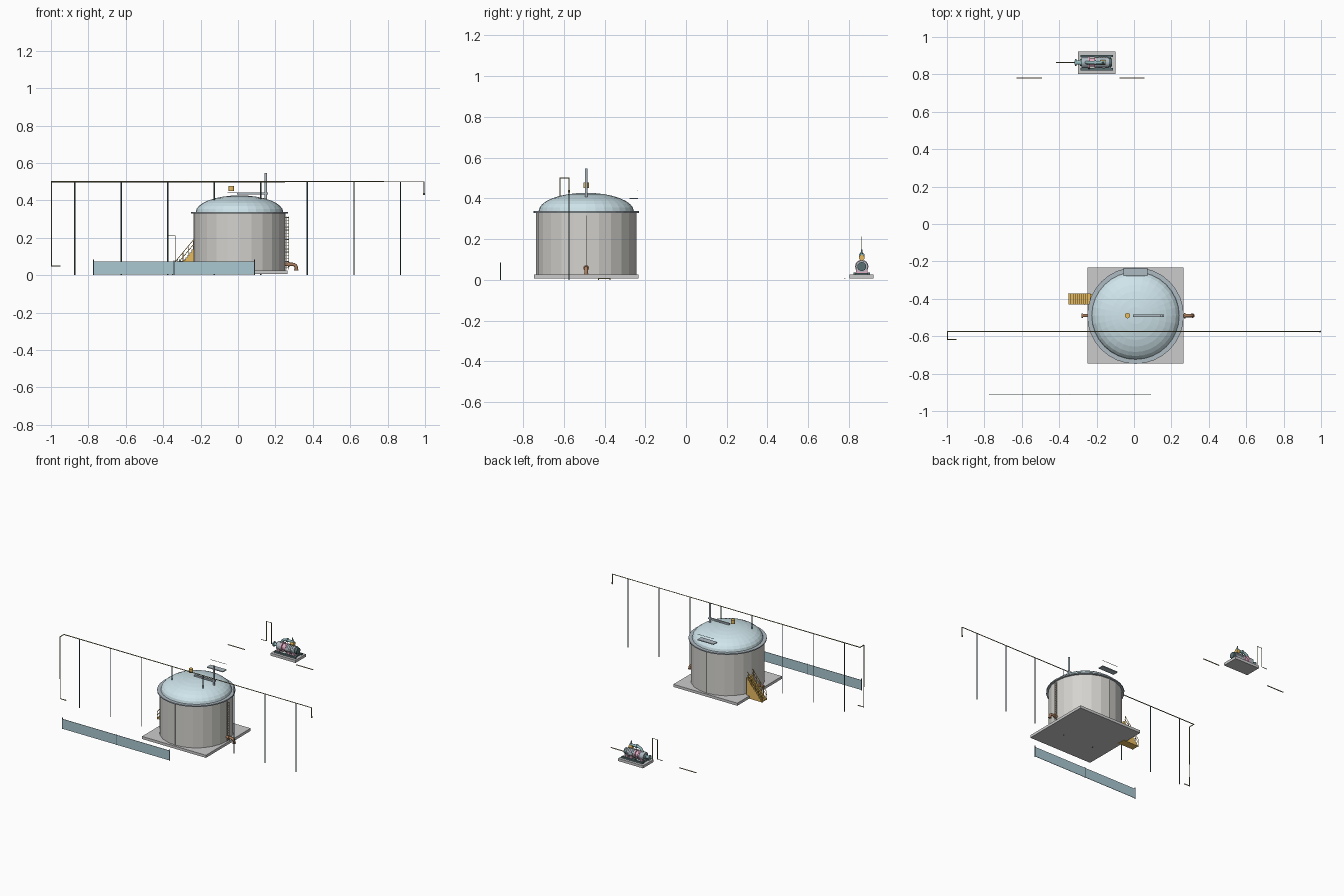
import bpy, bmesh, math
from mathutils import Vector

if "Cube" in bpy.data.objects:
    bpy.data.objects.remove(bpy.data.objects["Cube"])

CX, CY = 0.008, -0.49      # tank centre
PY = 0.863                 # pump axis


def mat(name, r, g, b):
    m = bpy.data.materials.new(name)
    m.diffuse_color = (r, g, b, 1)
    m.use_nodes = True
    m.node_tree.nodes["Principled BSDF"].inputs["Base Color"].default_value = m.diffuse_color
    return m


ROOF = mat("pale_blue", 0.62, 0.78, 0.83)
PANEL = mat("panel_blue", 0.40, 0.58, 0.64)
WALL = mat("warm_grey", 0.66, 0.65, 0.62)
ORANGE = mat("orange", 0.80, 0.50, 0.12)
DARK = mat("dark_steel", 0.10, 0.16, 0.17)
OLIVE = mat("olive", 0.30, 0.27, 0.13)
RUST = mat("rust_brown", 0.42, 0.22, 0.12)
TAN = mat("tan", 0.62, 0.52, 0.32)
PINK = mat("pink", 0.75, 0.42, 0.55)
TEAL = mat("teal", 0.30, 0.50, 0.52)
STEEL = mat("blue_grey", 0.42, 0.49, 0.54)


def finish(name, bm, m=None):
    bmesh.ops.recalc_face_normals(bm, faces=bm.faces)
    me = bpy.data.meshes.new(name)
    bm.to_mesh(me)
    bm.free()
    ob = bpy.data.objects.new(name, me)
    bpy.context.collection.objects.link(ob)
    if m:
        me.materials.append(m)
    return ob


def box(name, x0, x1, y0, y1, z0, z1, m=None):
    bm = bmesh.new()
    bmesh.ops.create_cube(bm, size=1)
    for v in bm.verts:
        v.co = Vector(((x0 + x1) / 2 + v.co.x * (x1 - x0),
                       (y0 + y1) / 2 + v.co.y * (y1 - y0),
                       (z0 + z1) / 2 + v.co.z * (z1 - z0)))
    return finish(name, bm, m)


def rod(name, a, b, r, m=None, n=8, r2=None):
    a, b = Vector(a), Vector(b)
    bm = bmesh.new()
    bmesh.ops.create_cone(bm, cap_ends=True, segments=n, radius1=r,
                          radius2=r if r2 is None else r2, depth=(b - a).length)
    q = (b - a).to_track_quat('Z', 'Y')
    for v in bm.verts:
        v.co = q @ v.co + (a + b) / 2
    return finish(name, bm, m)


def tube(name, pts, r, m=None, res=1):
    cu = bpy.data.curves.new(name, 'CURVE')
    cu.dimensions = '3D'
    cu.bevel_depth, cu.bevel_resolution, cu.use_fill_caps = r, res, True
    s = cu.splines.new('POLY')
    s.points.add(len(pts) - 1)
    for p, co in zip(s.points, pts):
        p.co = (*co, 1)
    ob = bpy.data.objects.new(name, cu)
    bpy.context.collection.objects.link(ob)
    if m:
        cu.materials.append(m)
    return ob


def lathe(name, profile, n, m=None, closed=False):
    """Spin (radius, z) points around the tank axis."""
    bm = bmesh.new()
    vs = [bm.verts.new((CX + r, CY, z)) for r, z in profile]
    es = [bm.edges.new(p) for p in zip(vs, vs[1:])]
    if closed:
        es.append(bm.edges.new((vs[-1], vs[0])))
    bmesh.ops.spin(bm, geom=vs + es, cent=(CX, CY, 0), axis=(0, 0, 1),
                   angle=2 * math.pi, steps=n)
    bmesh.ops.remove_doubles(bm, verts=bm.verts, dist=1e-5)
    return finish(name, bm, m)


# tank: slab, wall, rim, dome
box("tank_slab", CX - .257, CX + .257, CY - .257, CY + .257, 0.006, 0.025)
rod("tank_wall", (CX, CY, 0.025), (CX, CY, 0.334), 0.244, WALL, 24)
lathe("roof_rim", [(0.23, 0.329), (0.258, 0.329), (0.258, 0.337), (0.23, 0.337)],
      32, STEEL, True)
dome = [(0.234 * math.cos(t * math.pi / 16), 0.337 + 0.09 * math.sin(t * math.pi / 16))
        for t in range(9)]
lathe("tank_roof", dome, 32, ROOF)
for i in range(4):
    a = i * math.pi / 2
    p = (CX + .2445 * math.cos(a), CY + .2445 * math.sin(a))
    rod("wall_seam", (*p, 0.025), (*p, 0.33), 0.0015, WALL, 6)

# roof fittings
rod("vent_stack", (0.149, CY, 0.39), (0.149, CY, 0.547), 0.007, STEEL, 12)
box("roof_bar", -0.005, 0.16, CY - .006, CY + .006, 0.431, 0.442, STEEL)
rod("vent_cap", (-0.035, CY, 0.450), (-0.035, CY, 0.477), 0.0145, ORANGE, 12)
box("roof_platform", -0.057, 0.072, -0.277, -0.235, 0.396, 0.402, STEEL)
rod("platform_rail", (-0.057, -0.236, 0.44), (0.072, -0.236, 0.44), 0.0015, STEEL)

# level ladder on the right of the wall
for x in (0.259, 0.271):
    rod("ladder_rail", (x, CY, 0.03), (x, CY, 0.315), 0.0018, TAN, 6)
for i in range(17):
    z = 0.04 + i * 0.0168
    rod("ladder_rung", (0.25, CY, z), (0.272, CY, z), 0.0018, TAN, 6)

# outlet elbow (right) and inlet nozzle (left)
arc = [(0.292 + .02 * math.sin(t), CY, 0.038 + .02 * math.cos(t))
       for t in [i * math.pi / 12 for i in range(7)]]
tube("outlet_elbow", [(0.245, CY, 0.058)] + arc + [(0.312, CY, 0.027)], 0.009, RUST, 2)
rod("outlet_flange", (0.268, CY, 0.058), (0.275, CY, 0.058), 0.014, RUST, 12)
rod("elbow_flange", (0.312, CY, 0.026), (0.312, CY, 0.031), 0.012, RUST, 12)
rod("inlet_nozzle", (-0.22, CY, 0.055), (-0.28, CY, 0.055), 0.008, RUST, 12)
rod("inlet_flange", (-0.274, CY, 0.055), (-0.28, CY, 0.055), 0.012, RUST, 12)

# stairs: solid stepped side profile pulled across the width
N, x0, x1, top = 11, -0.35, -0.225, 0.15
dx, dz = (x1 - x0) / N, top / N
prof = [(x0, 0.004)]
for i in range(N):
    prof += [(x0 + i * dx, (i + 1) * dz), (x0 + (i + 1) * dx, (i + 1) * dz)]
prof.append((x1, 0.004))
bm = bmesh.new()
f = bm.faces.new([bm.verts.new((x, -0.43, z)) for x, z in prof])
r = bmesh.ops.extrude_face_region(bm, geom=[f])
bmesh.ops.translate(bm, vec=(0, 0.057, 0),
                    verts=[v for v in r["geom"] if isinstance(v, bmesh.types.BMVert)])
finish("stairs", bm, ORANGE)
for y in (-0.43, -0.373):
    for h in (0.03, 0.055):
        rod("stair_handrail", (x0, y, h), (-0.235, y, 0.138 + h), 0.0018, ORANGE, 6)
    for i in range(5):
        x = x0 + i * 0.028
        z = (x - x0) * 1.2
        rod("stair_post", (x, y, z), (x, y, z + 0.055), 0.0018, ORANGE, 6)

# overhead pipe and its posts
tube("overhead_pipe", [(0.995, -0.575, 0.43), (0.995, -0.575, 0.5), (-0.997, -0.575, 0.5),
                       (-0.997, -0.618, 0.5), (-0.997, -0.618, 0.05), (-0.95, -0.618, 0.05)],
     0.0035, OLIVE)
rod("pipe_nozzle", (0.995, -0.575, 0.428), (0.995, -0.575, 0.44), 0.005, OLIVE)
for i in range(8):
    x = -0.873 + i * 0.2487
    rod("pipe_post", (x, -0.575, 0), (x, -0.575, 0.498), 0.003, DARK, 8)

# front barrier: two panels with end and middle posts
for a, b in ((-0.773, -0.342), (-0.342, 0.088)):
    box("barrier_panel", a, b, -0.912, -0.909, 0.003, 0.074, PANEL)
for x, h in ((-0.773, 0.085), (-0.342, 0.078), (0.088, 0.085)):
    rod("barrier_post", (x, -0.9105, 0), (x, -0.9105, h), 0.0025, DARK)

# low strips on the ground behind
for a, b in ((-0.628, -0.492), (-0.077, 0.057)):
    box("ground_strip", a, b, 0.777, 0.783, 0.006, 0.010, TAN)

# pump skid
box("pump_slab", -0.30, -0.10, 0.803, 0.922, 0.006, 0.025)
for y in (0.828, 0.898):
    box("skid_beam", -0.285, -0.112, y - .006, y + .006, 0.025, 0.036, DARK)
for x in (-0.27, -0.20, -0.13):
    box("skid_crossbar", x - .008, x + .008, 0.828, 0.898, 0.025, 0.034, DARK)
for a, b, rad, m, nm in ((-0.318, -0.275, .011, TEAL, "suction_pipe"),
                         (-0.316, -0.308, .018, TEAL, "suction_flange"),
                         (-0.288, -0.28, .018, TEAL, "suction_inner_flange"),
                         (-0.28, -0.246, .029, STEEL, "pump_casing"),
                         (-0.246, -0.236, .033, PINK, "casing_flange"),
                         (-0.236, -0.212, .022, PINK, "bearing_housing"),
                         (-0.212, -0.203, .030, PINK, "coupling_guard"),
                         (-0.203, -0.135, .027, STEEL, "motor"),
                         (-0.135, -0.118, .022, DARK, "motor_fan_cover")):
    rod(nm, (a, PY, 0.065), (b, PY, 0.065), rad, m, 16)
for i in range(5):
    x = -0.195 + i * 0.013
    rod("motor_fin", (x, PY, 0.065), (x + .004, PY, 0.065), 0.030, STEEL, 16)
for x in (-0.262, -0.18, -0.145):
    box("pump_foot", x - .009, x + .009, PY - .028, PY + .028, 0.034, 0.05, PINK)

# discharge gooseneck with a valve
arc = [(-0.215 - .04 * math.cos(t), PY, 0.085 + .035 * math.sin(t))
       for t in [i * math.pi / 16 for i in range(9)]]
tube("discharge_gooseneck", [(-0.255, PY, 0.07)] + arc + [(-0.155, PY, 0.12)], 0.009, TEAL, 2)
rod("gooseneck_flange", (-0.212, PY, 0.12), (-0.204, PY, 0.12), 0.014, TEAL, 12)
rod("valve_body", (-0.178, PY, 0.108), (-0.152, PY, 0.108), 0.014, ORANGE, 12)
rod("valve_stem", (-0.165, PY, 0.12), (-0.165, PY, 0.15), 0.007, TEAL, 8, 0.003)

# thin riser beside the pump
tube("pump_riser", [(-0.418, PY, 0.07), (-0.375, PY, 0.07), (-0.375, PY, 0.212),
                    (-0.335, PY, 0.212), (-0.335, PY, 0.06), (-0.315, PY, 0.06)], 0.0022, OLIVE)
